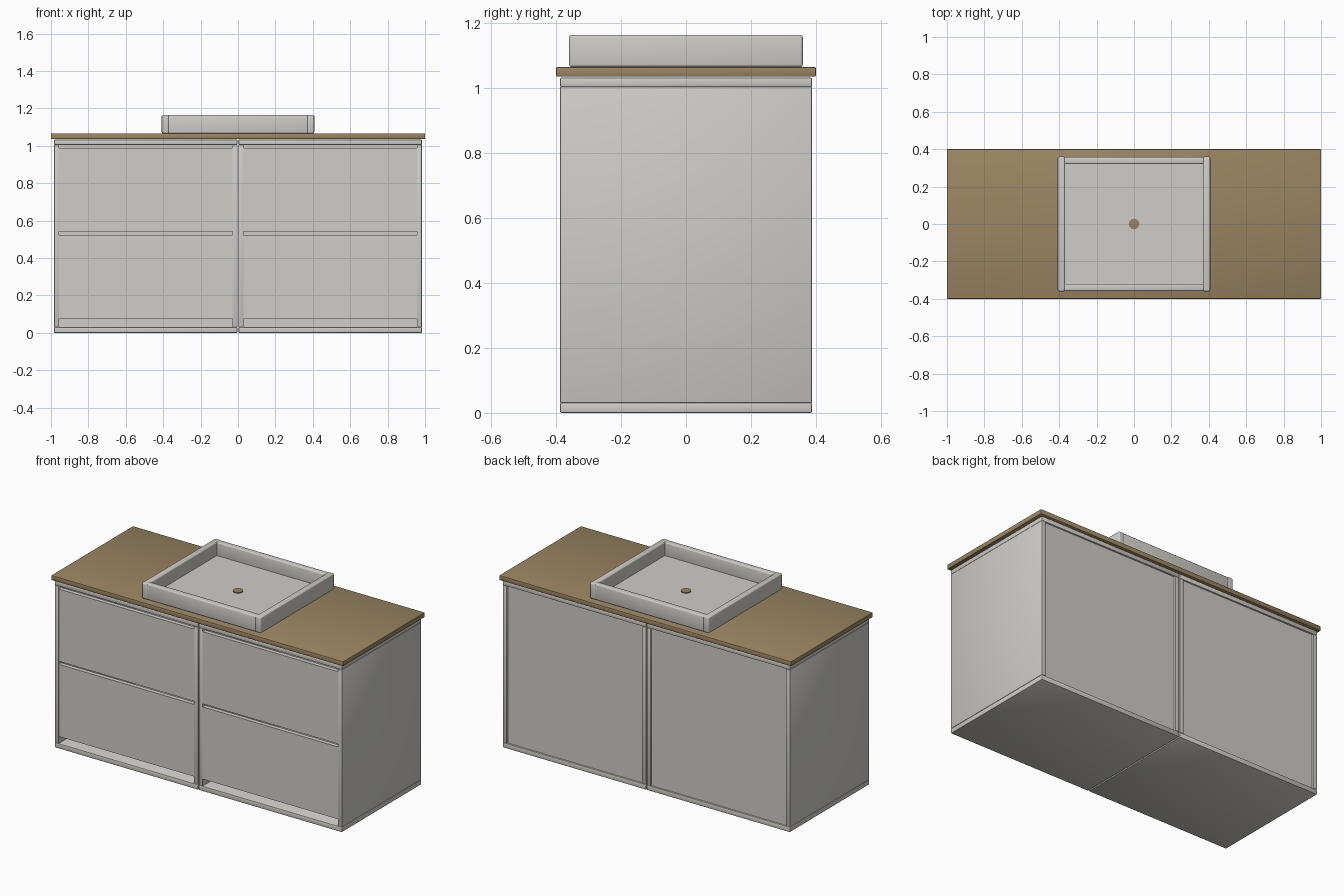
import bpy
import math

default = bpy.data.objects.get("Cube")
if default:
    bpy.data.objects.remove(default, do_unlink=True)


def material(name, rgb):
    m = bpy.data.materials.new(name)
    m.use_nodes = True
    colour = (*rgb, 1.0)
    m.diffuse_color = colour
    m.node_tree.nodes["Principled BSDF"].inputs["Base Color"].default_value = colour
    return m


LACQUER = material("warm_white_lacquer", (0.62, 0.61, 0.58))
WOOD = material("oak_brown", (0.33, 0.235, 0.125))


def box(name, x, y, z, mat, bevel=0.0, segments=2):
    """Box spanning the (low, high) pairs, with optional rounded edges."""
    bpy.ops.mesh.primitive_cube_add(size=1)
    ob = bpy.context.object
    ob.name = name
    spans = (x, y, z)
    ob.location = [(a + b) / 2 for a, b in spans]
    ob.scale = [abs(b - a) for a, b in spans]
    bpy.ops.object.transform_apply(location=False, rotation=False, scale=True)
    ob.data.materials.append(mat)
    if bevel:
        mod = ob.modifiers.new("rounded_edges", "BEVEL")
        mod.width = bevel
        mod.segments = segments
        bpy.ops.object.modifier_apply(modifier=mod.name)
        bpy.ops.object.shade_smooth_by_angle(angle=math.radians(35))
    return ob


INNER, OUTER = 0.003, 0.983      # cabinet extents from the centre line
DEPTH = 0.388                    # half depth of the cabinets
PANEL = 0.027                    # panel thickness
FLOOR, CEILING = 0.031, 1.005    # clear height between base and top panels

# Two mirrored cabinets
for side, s in (("left", 1), ("right", -1)):
    def span(a, b):
        return tuple(sorted((s * a, s * b)))

    full = span(INNER, OUTER)
    inside = span(INNER + PANEL, OUTER - PANEL)
    deep = (-DEPTH, DEPTH)

    box(f"{side}_base_panel", full, deep, (0, FLOOR), LACQUER, 0.004)
    box(f"{side}_top_panel", full, deep, (CEILING, 1.033), LACQUER, 0.004)
    box(f"{side}_outer_side", span(OUTER - PANEL, OUTER), deep,
        (FLOOR, CEILING), LACQUER, 0.002)
    box(f"{side}_inner_side", span(INNER, INNER + PANEL), deep,
        (FLOOR, CEILING), LACQUER, 0.002)
    box(f"{side}_back_panel", inside, (DEPTH - 0.03, DEPTH - 0.01),
        (FLOOR, CEILING), LACQUER)
    # Drawer fronts, flush with the sides, leaving finger gaps
    for level, low, high in (("lower", 0.075, 0.522), ("upper", 0.541, 0.988)):
        box(f"{side}_{level}_drawer_front", inside, (-DEPTH, -DEPTH + PANEL),
            (low, high), LACQUER)

# Countertop
box("countertop", (-1, 1), (-0.4, 0.4), (1.036, 1.066), WOOD, 0.004)

# Vessel basin: floor plate and four rounded walls
box("basin_floor", (-0.4, 0.4), (-0.35, 0.35), (1.066, 1.082), LACQUER)
for side, s in (("left", 1), ("right", -1)):
    x = tuple(sorted((s * 0.369, s * 0.408)))
    box(f"basin_{side}_wall", x, (-0.36, 0.36), (1.066, 1.165),
        LACQUER, 0.008, 3)
for side, s in (("back", 1), ("front", -1)):
    y = tuple(sorted((s * 0.32, s * 0.358)))
    box(f"basin_{side}_wall", (-0.38, 0.38), y, (1.066, 1.164),
        LACQUER, 0.008, 3)

# Drain cap
bpy.ops.mesh.primitive_cylinder_add(vertices=12, radius=0.029, depth=0.008,
                                    location=(0, 0, 1.084))
drain = bpy.context.object
drain.name = "drain_cap"
drain.data.materials.append(WOOD)
